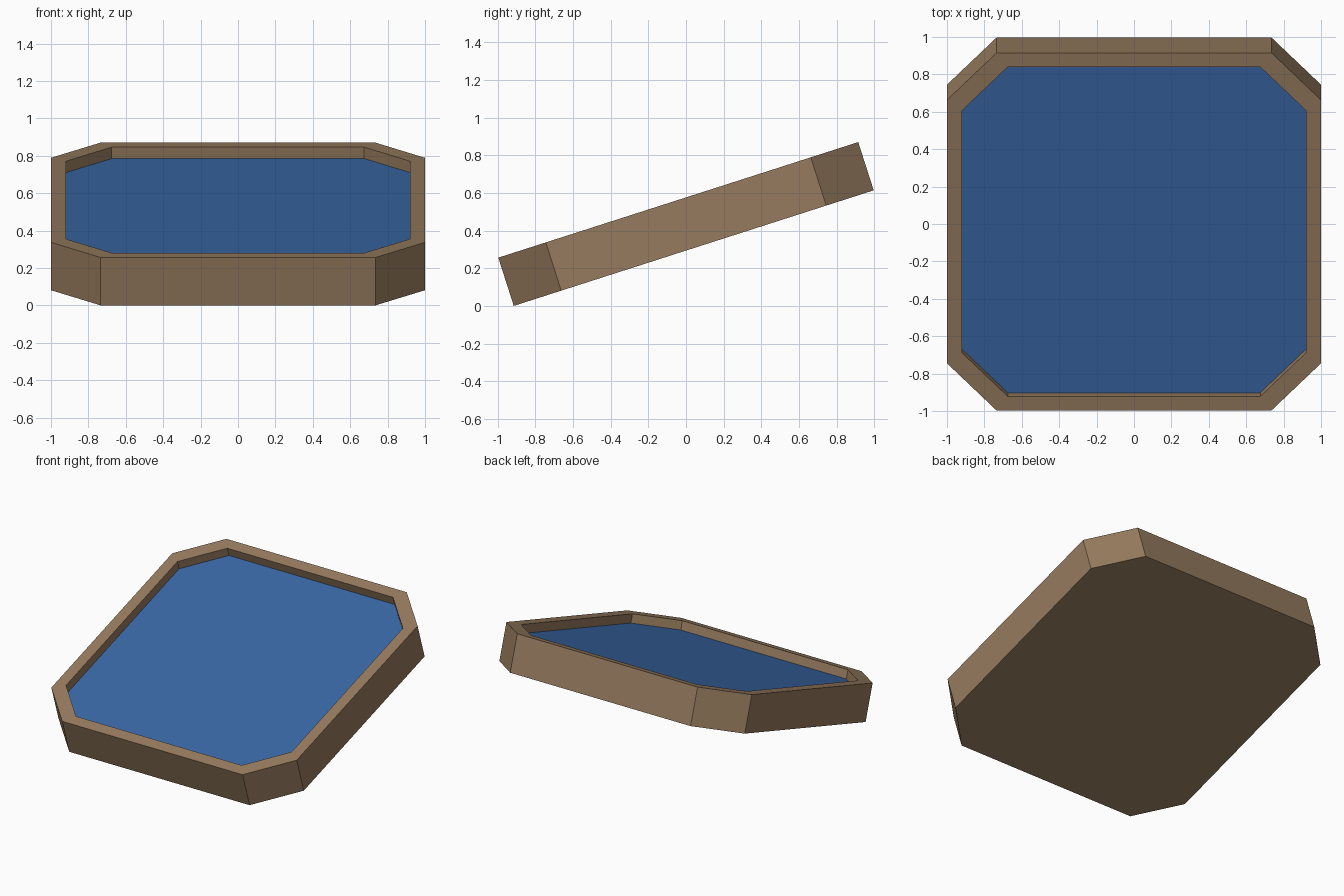
import bpy, bmesh, math
from mathutils import Matrix

if "Cube" in bpy.data.objects:
    bpy.data.objects.remove(bpy.data.objects["Cube"])

TILT = math.radians(17.8)
HX, HY, THICK = 1.0, 1.004, 0.269   # half width, half length, thickness
DEPTH = 0.064                       # recess depth


def material(name, rgb):
    m = bpy.data.materials.new(name)
    m.diffuse_color = (*rgb, 1.0)
    m.use_nodes = True
    m.node_tree.nodes["Principled BSDF"].inputs["Base Color"].default_value = m.diffuse_color
    return m


def octagon(bm, hx, hy, cut, z):
    """Ring of eight vertices: a rectangle with cut corners."""
    pts = [(hx, hy - cut), (hx - cut, hy)]
    pts += [(-x, y) for x, y in reversed(pts)]
    pts += [(-x, -y) for x, y in pts]
    return [bm.verts.new((x, y, z)) for x, y in pts]


def bridge(bm, a, b):
    for i in range(8):
        j = (i + 1) % 8
        bm.faces.new((a[i], a[j], b[j], b[i]))


bm = bmesh.new()
# outer wall, rim and recess as one closed shell
bottom = octagon(bm, HX, HY, 0.265, 0)
top = octagon(bm, HX, HY, 0.265, THICK)
rim = octagon(bm, HX - 0.081, HY - 0.079, 0.244, THICK)
floor = octagon(bm, HX - 0.081, HY - 0.079, 0.244, THICK - DEPTH)
bm.faces.new(list(reversed(bottom)))
for a, b in ((bottom, top), (top, rim), (rim, floor)):
    bridge(bm, a, b)
# blue recessed panel
panel = bm.faces.new(floor)
panel.material_index = 1
bmesh.ops.recalc_face_normals(bm, faces=bm.faces[:])

# tilt back edge upward, then centre and stand on the ground
bm.transform(Matrix.Rotation(TILT, 4, 'X'))
ys = [v.co.y for v in bm.verts]
zs = [v.co.z for v in bm.verts]
bm.transform(Matrix.Translation((0, -(min(ys) + max(ys)) / 2, -min(zs))))

mesh = bpy.data.meshes.new("tilted_tray")
bm.to_mesh(mesh)
bm.free()
mesh.materials.append(material("brown frame", (0.305, 0.198, 0.112)))
mesh.materials.append(material("blue panel", (0.041, 0.136, 0.371)))
tray = bpy.data.objects.new("tilted_tray", mesh)
bpy.context.collection.objects.link(tray)
